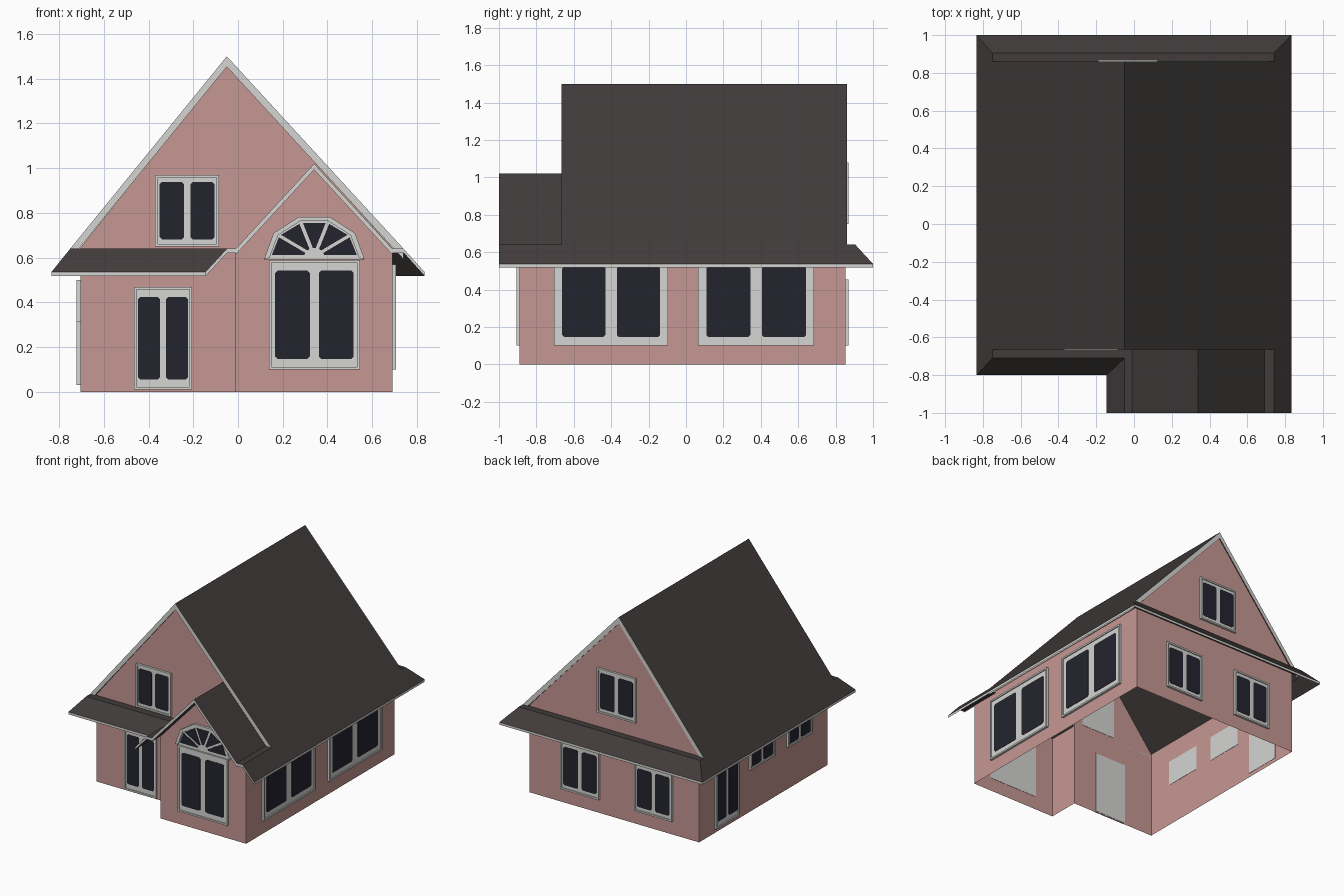
import bpy, bmesh, math
from mathutils import Vector

if "Cube" in bpy.data.objects:
    bpy.data.objects.remove(bpy.data.objects["Cube"])


def material(name, rgb):
    m = bpy.data.materials.new(name)
    m.diffuse_color = (*rgb, 1)
    m.use_nodes = True
    m.node_tree.nodes["Principled BSDF"].inputs["Base Color"].default_value = m.diffuse_color
    return m


PINK = material("pink_wall", (0.56, 0.31, 0.288))
TRIM = material("light_grey_trim", (0.66, 0.66, 0.65))
ROOF = material("dark_brown_roof", (0.054, 0.044, 0.044))
GLASS = material("dark_glass", (0.0176, 0.0176, 0.0284))


def finish(bm, name, mats):
    me = bpy.data.meshes.new(name)
    bm.to_mesh(me)
    bm.free()
    for m in mats:
        me.materials.append(m)
    ob = bpy.data.objects.new(name, me)
    bpy.context.collection.objects.link(ob)
    return ob


def slab(bm, pts, offset):
    """Closed prism: a polygon and its copy moved by offset."""
    a = [bm.verts.new(p) for p in pts]
    b = [bm.verts.new(Vector(p) + Vector(offset)) for p in pts]
    n = len(a)
    faces = [bm.faces.new(a), bm.faces.new(b[::-1])]
    for i in range(n):
        j = (i + 1) % n
        faces.append(bm.faces.new((a[j], a[i], b[i], b[j])))
    bmesh.ops.recalc_face_normals(bm, faces=faces)
    return faces


# ---- walls: open shell without floor ----
L, R, W = -0.705, 0.69, -0.013          # left, right, wing left
F, B, WF = -0.655, 0.853, -0.89         # front, back, wing front
bm = bmesh.new()


def sheet(pts):
    bm.faces.new([bm.verts.new(p) for p in pts])


gable = [(R, 0.645), (-0.05, 1.46), (L, 0.645)]
sheet([(x, F, z) for x, z in [(L, 0), (W, 0), (W, 0.64), (R, 0.64)] + gable])
sheet([(x, B, z) for x, z in gable[::-1] + [(R, 0.645), (R, 0), (L, 0)][1:]])
sheet([(x, WF, z) for x, z in [(W, 0), (R, 0), (R, 0.625), (0.34, 1.0), (W, 0.625)]])
sheet([(L, B, 0), (L, F, 0), (L, F, 0.645), (L, B, 0.645)])
sheet([(R, WF, 0), (R, B, 0), (R, B, 0.635), (R, WF, 0.635)])
sheet([(W, F, 0), (W, WF, 0), (W, WF, 0.63), (W, F, 0.63)])
finish(bm, "walls", [PINK])


# ---- roof: slabs with dark faces and light vertical edges ----
def roof(name, panels, thick):
    bm = bmesh.new()
    for pts in panels:
        for f in slab(bm, pts, (0, 0, -thick)):
            f.material_index = 1 if abs(f.normal.z) < 0.05 else 0
    finish(bm, name, [ROOF, TRIM])


def strip(x0, z0, ya0, yb0, x1, z1, ya1=None, yb1=None):
    """Roof panel running from line x0 to line x1, each with its own y range."""
    ya1 = ya0 if ya1 is None else ya1
    yb1 = yb0 if yb1 is None else yb1
    return [(x0, ya0, z0), (x0, yb0, z0), (x1, yb1, z1), (x1, ya1, z1)]


E, T = 0.537, 0.64                      # eave and skirt-top heights
XL, XR, EL, ER = -0.75, 0.74, -0.833, 0.833
roof("main_roof", [strip(-0.05, 1.5, -0.665, 0.86, XL, T),
                   strip(-0.05, 1.5, -0.665, 0.86, XR, T)], 0.047)
roof("side_eaves", [strip(XL, T, -0.71, 0.905, EL, E, -0.80, 1.0),
                    strip(XR, T, -1.0, 0.905, ER, E, -1.0, 1.0)], 0.018)
roof("wing_roof", [strip(0.34, 1.02, -1.0, -0.66, -0.01, T),
                   strip(0.34, 1.02, -1.0, -0.66, 0.69, T)], 0.027)
roof("wing_eaves", [strip(-0.01, T, -1.0, -0.66, -0.05, T),
                    strip(0.69, T, -1.0, -0.66, XR, T),
                    strip(-0.05, T, -1.0, -0.71, -0.145, E, -1.0, -0.80)], 0.02)


def skirt(name, x0, x1, e0, e1, yw, yt, ye):
    roof(name, [[(x0, yw, T), (x1, yw, T), (x1, yt, T), (x0, yt, T)],
                [(x0, yt, T), (x1, yt, T), (e1, ye, E), (e0, ye, E)]], 0.018)


skirt("front_skirt_roof", XL, -0.05, EL, -0.145, F, -0.71, -0.80)
skirt("back_skirt_roof", XL, XR, EL, ER, B, 0.905, 1.0)

# ---- windows ----
# each wall side: origin, direction along the wall, outward normal
SIDES = {
    "front": (Vector((0, F, 0)), Vector((1, 0, 0)), Vector((0, -1, 0))),
    "wing": (Vector((0, WF, 0)), Vector((1, 0, 0)), Vector((0, -1, 0))),
    "back": (Vector((0, B, 0)), Vector((1, 0, 0)), Vector((0, 1, 0))),
    "right": (Vector((R, 0, 0)), Vector((0, 1, 0)), Vector((1, 0, 0))),
    "left": (Vector((L, 0, 0)), Vector((0, 1, 0)), Vector((-1, 0, 0))),
}


def plate(bm, side, pts, d0, d1, mat):
    o, u, n = SIDES[side]
    world = [o + u * a + Vector((0, 0, z)) + n * d0 for a, z in pts]
    for f in slab(bm, world, n * (d1 - d0)):
        f.material_index = mat


def rect(a0, a1, z0, z1):
    return [(a0, z0), (a1, z0), (a1, z1), (a0, z1)]


def clipped(a0, a1, z0, z1, c=0.01):
    return [(a0 + c, z0), (a1 - c, z0), (a1, z0 + c), (a1, z1 - c),
            (a1 - c, z1), (a0 + c, z1), (a0, z1 - c), (a0, z0 + c)]


def window(name, side, a0, a1, z0, z1):
    bm = bmesh.new()
    w, h = a1 - a0, z1 - z0
    m, gap, mv = 0.07 * w, 0.1 * w, min(0.1 * h, 0.048)
    r = 0.012
    plate(bm, side, rect(a0, a1, z0, z1), -0.002, 0.009, 0)
    # raised rim
    for bar in (rect(a0, a0 + r, z0, z1), rect(a1 - r, a1, z0, z1),
                rect(a0 + r, a1 - r, z0, z0 + r), rect(a0 + r, a1 - r, z1 - r, z1)):
        plate(bm, side, bar, 0, 0.016, 0)
    # two panes
    mid = (a0 + a1) / 2
    for p0, p1 in ((a0 + m, mid - gap / 2), (mid + gap / 2, a1 - m)):
        plate(bm, side, clipped(p0, p1, z0 + mv, z1 - mv), 0.008, 0.0115, 1)
    finish(bm, name, [TRIM, GLASS])


for name, side, *box in [
        ("front_door", "front", -0.465, -0.205, 0.01, 0.47),
        ("front_upper_window", "front", -0.37, -0.085, 0.65, 0.97),
        ("wing_window", "wing", 0.138, 0.545, 0.10, 0.59),
        ("right_window_1", "right", -0.705, -0.095, 0.10, 0.57),
        ("right_window_2", "right", 0.065, 0.685, 0.10, 0.57),
        ("back_window_1", "back", 0.11, 0.425, 0.10, 0.455),
        ("back_window_2", "back", -0.49, -0.18, 0.10, 0.455),
        ("back_upper_window", "back", -0.19, 0.125, 0.75, 1.08),
        ("left_window_1", "left", -0.46, -0.17, 0.315, 0.50),
        ("left_window_2", "left", -0.02, 0.27, 0.315, 0.50),
        ("left_door", "left", 0.395, 0.675, 0.03, 0.50)]:
    window(name, side, *box)


# fan light above the wing window
def arc(deg, rx, rz, cz):
    t = math.radians(deg)
    return (0.341 + rx * math.cos(t), cz + rz * math.sin(t))


bm = bmesh.new()
outer = [arc(36 * i, 0.225, 0.2, 0.592) for i in range(6)]
inner = [arc(36 * i, 0.2, 0.172, 0.6) for i in range(6)]
plate(bm, "wing", outer, -0.002, 0.009, 0)
for i in range(5):
    plate(bm, "wing", [outer[i], outer[i + 1], inner[i + 1], inner[i]], 0, 0.016, 0)
    a, b = 36 * i, 36 * i + 36
    pane = [arc(a + 10, 0.045, 0.038, 0.605), arc(a + 2.5, 0.19, 0.156, 0.605),
            arc(b - 2.5, 0.19, 0.156, 0.605), arc(b - 10, 0.045, 0.038, 0.605)]
    plate(bm, "wing", pane, 0.008, 0.0115, 1)
finish(bm, "wing_fan_light", [TRIM, GLASS])
